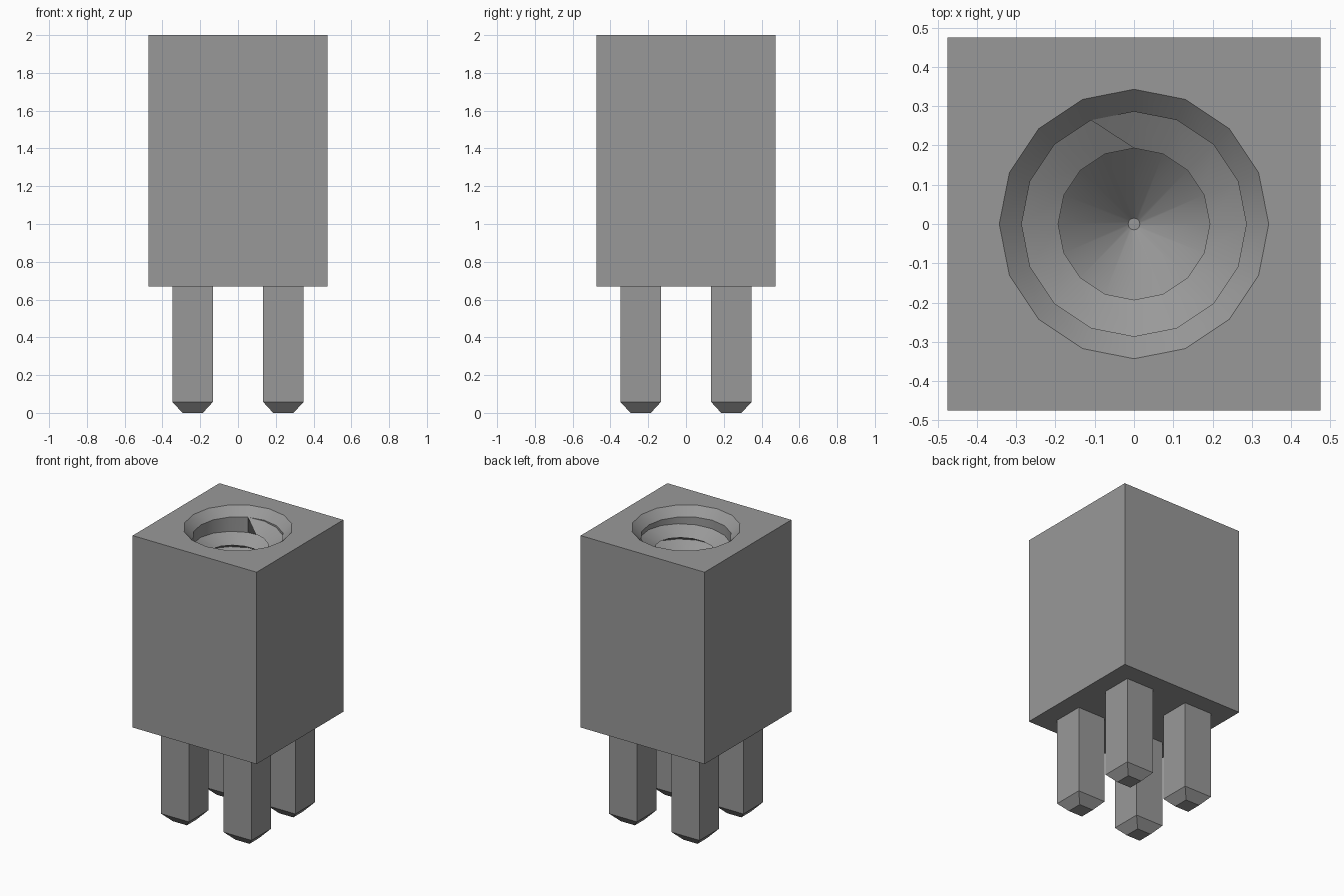
import bpy
import bmesh
import math

if "Cube" in bpy.data.objects:
    bpy.data.objects.remove(bpy.data.objects["Cube"], do_unlink=True)

grey = bpy.data.materials.new("mid grey")
grey.use_nodes = True
COLOUR = (0.318, 0.318, 0.318, 1)
grey.diffuse_color = COLOUR
grey.node_tree.nodes["Principled BSDF"].inputs["Base Color"].default_value = COLOUR

HALF, BASE, TOP = 0.475, 0.67, 2.0      # body block
N = 16                                  # sides of the bore
MOUTH, ROOT, CREST, TIP = 0.343, 0.286, 0.193, 0.015
BEVEL, PITCH, TURNS = 0.057, 0.106, 8   # chamfer depth and screw thread


def finish(bm, name):
    bmesh.ops.recalc_face_normals(bm, faces=bm.faces)
    mesh = bpy.data.meshes.new(name)
    bm.to_mesh(mesh)
    bm.free()
    obj = bpy.data.objects.new(name, mesh)
    bpy.context.collection.objects.link(obj)
    mesh.materials.append(grey)
    return obj


def square(bm, x, y, half, z):
    return [bm.verts.new((x + sx * half, y + sy * half, z))
            for sx, sy in ((1, 1), (1, -1), (-1, -1), (-1, 1))]


def bridge(bm, a, b):
    for i in range(len(a)):
        j = (i + 1) % len(a)
        bm.faces.new((a[i], a[j], b[j], b[i]))


def bore_vert(bm, k, radius, depth):
    # steps run clockwise from the start of the thread
    a = math.radians(112.5 - 360 / N * k)
    return bm.verts.new((radius * math.cos(a), radius * math.sin(a), TOP - depth))


# Body block with a chamfered, threaded blind hole
bm = bmesh.new()
low = square(bm, 0, 0, HALF, BASE)
high = square(bm, 0, 0, HALF, TOP)
bm.faces.new(low)
bridge(bm, low, high)
mouth = [bore_vert(bm, k, MOUTH, 0) for k in range(N)]
for j in range(4):
    arc = [mouth[(3 + 4 * j + i) % N] for i in range(5)]
    bm.faces.new([high[j], high[(j + 1) % 4]] + arc[::-1])
neck = [bore_vert(bm, k, ROOT, BEVEL) for k in range(N)]
bridge(bm, mouth, neck)

# Thread: helical root and crest lines joined by two flanks
last = N * TURNS
step = PITCH / N
root = [neck[0]] + [bore_vert(bm, k, ROOT, BEVEL + k * step) for k in range(1, last + 1)]
crest = [None] + [bore_vert(bm, k, CREST, BEVEL + PITCH / 2 + k * step) for k in range(1, last + 1)]
bm.faces.new((root[0], root[1], crest[1]))
for k in range(1, last):
    bm.faces.new((root[k], root[k + 1], crest[k + 1], crest[k]))
    if k < last - N:
        bm.faces.new((crest[k], crest[k + 1], root[k + N + 1], root[k + N]))
# plain wall above the first turn, and the two thread ends
bm.faces.new((neck[0], neck[1], root[1]))
for k in range(1, N):
    bm.faces.new((neck[k], neck[(k + 1) % N], root[k + 1], root[k]))
bm.faces.new((root[0], root[N], root[N + 1], crest[1]))
bm.faces.new((crest[last - N], crest[last], root[last]))

# Plain bore and conical bottom
floor_depth = BEVEL + PITCH * (TURNS + 0.5) + 0.04
floor_ring = [bore_vert(bm, k, CREST, floor_depth) for k in range(N)]
for k in range(N):
    c = last - N + k
    bm.faces.new((crest[c], crest[c + 1], floor_ring[(k + 1) % N], floor_ring[k]))
tip = [bore_vert(bm, k, TIP, floor_depth + CREST - TIP) for k in range(N)]
bridge(bm, floor_ring, tip)
bm.faces.new(tip)
body = finish(bm, "body_block")
bpy.context.view_layer.objects.active = body
body.select_set(True)
bpy.ops.object.shade_smooth_by_angle(angle=math.radians(25))
body.select_set(False)

# Four square pins with tapered ends
for sx, side in ((1, "left"), (-1, "right")):
    for sy, end in ((-1, "front"), (1, "back")):
        bm = bmesh.new()
        rings = [square(bm, sx * 0.24, sy * 0.24, half, z)
                 for half, z in ((0.054, 0), (0.107, 0.058), (0.107, BASE + 0.005))]
        bridge(bm, rings[0], rings[1])
        bridge(bm, rings[1], rings[2])
        bm.faces.new(rings[0])
        bm.faces.new(rings[2])
        finish(bm, f"{end}_{side}_pin")
